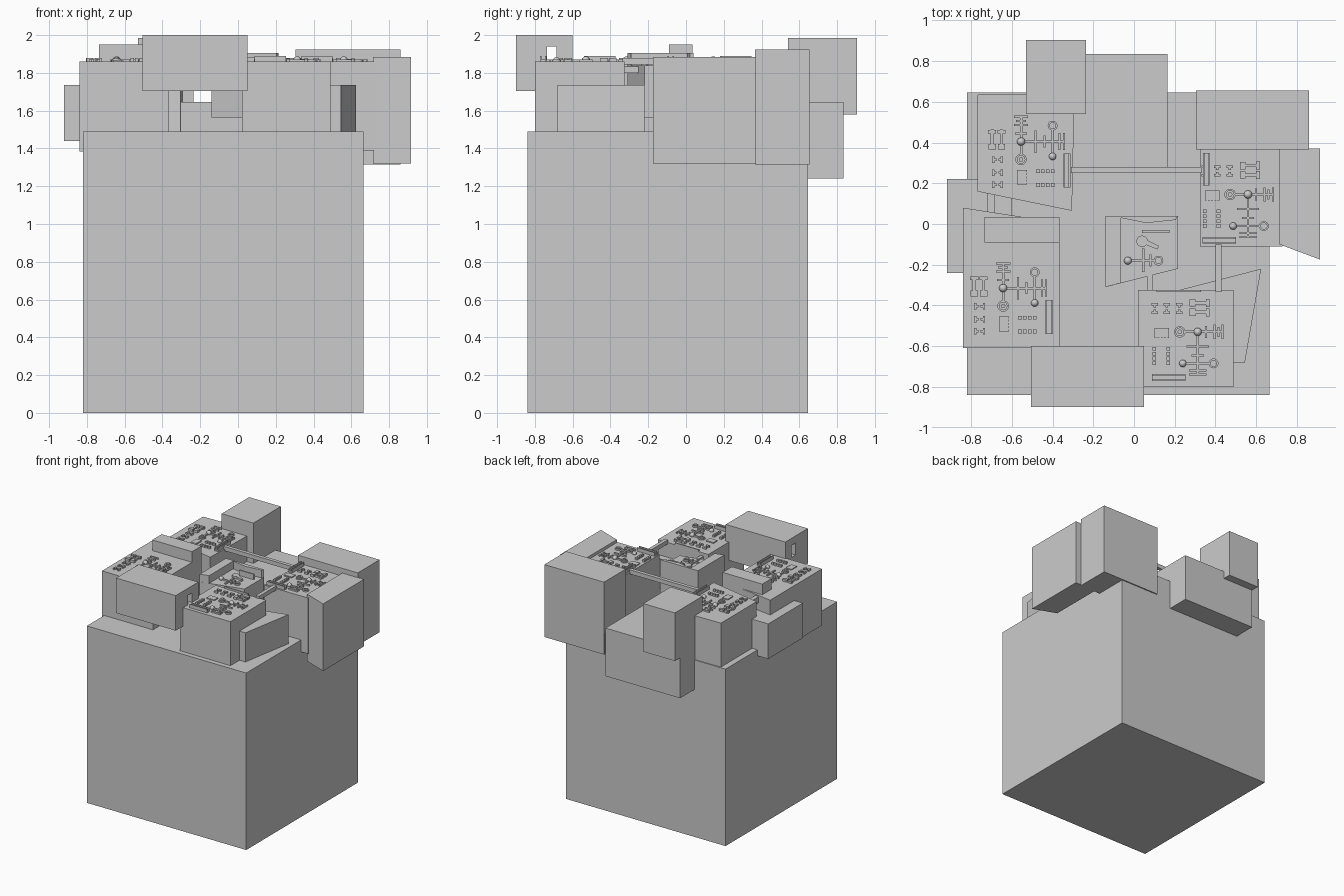
import bpy, bmesh
from math import radians, pi, cos, sin
from mathutils import Matrix, Vector


def finish(bm, name, matrix=None, smooth=False):
    bmesh.ops.recalc_face_normals(bm, faces=bm.faces)
    if matrix:
        bm.transform(matrix)
    me = bpy.data.meshes.new(name)
    bm.to_mesh(me)
    bm.free()
    ob = bpy.data.objects.new(name, me)
    bpy.context.collection.objects.link(ob)
    if smooth:
        bpy.ops.object.select_all(action='DESELECT')
        ob.select_set(True)
        bpy.context.view_layer.objects.active = ob
        bpy.ops.object.shade_smooth_by_angle(angle=radians(35))
    return ob


def add_prism(bm, pts, z0, z1):
    lo = [bm.verts.new((x, y, z0)) for x, y in pts]
    hi = [bm.verts.new((x, y, z1)) for x, y in pts]
    bm.faces.new(lo[::-1])
    bm.faces.new(hi)
    n = len(pts)
    for i in range(n):
        j = (i + 1) % n
        bm.faces.new((lo[i], lo[j], hi[j], hi[i]))


def add_box(bm, x0, x1, y0, y1, z0, z1):
    add_prism(bm, [(x0, y0), (x1, y0), (x1, y1), (x0, y1)], z0, z1)


def add_disc(bm, x, y, r, z0, z1, n=20):
    add_prism(bm, [(x + r * cos(2 * pi * i / n), y + r * sin(2 * pi * i / n)) for i in range(n)], z0, z1)


def add_ball(bm, x, y, r, z):
    bmesh.ops.create_uvsphere(bm, u_segments=16, v_segments=8, radius=r,
                              matrix=Matrix.Translation((x, y, z)))


def add_ring(bm, x, y, r_out, r_in, z0, z1, n=20):
    loops = []
    for r, z in ((r_out, z0), (r_out, z1), (r_in, z1), (r_in, z0)):
        loops.append([bm.verts.new((x + r * cos(2 * pi * i / n), y + r * sin(2 * pi * i / n), z))
                      for i in range(n)])
    for k in range(4):
        a, b = loops[k], loops[(k + 1) % 4]
        for i in range(n):
            j = (i + 1) % n
            bm.faces.new((a[i], a[j], b[j], b[i]))


def box(name, *dims):
    bm = bmesh.new()
    add_box(bm, *dims)
    return finish(bm, name)


def prism(name, pts, z0, z1):
    bm = bmesh.new()
    add_prism(bm, pts, z0, z1)
    return finish(bm, name)


# main body
box("main_block", -0.82, 0.665, -0.84, 0.645, 0, 1.49)

# side blocks hanging around the rim
box("left_block", -0.92, -0.6, -0.24, 0.22, 1.44, 1.735)
box("back_low_block", -0.53, 0.165, 0.28, 0.835, 1.24, 1.645)
box("back_tall_block", -0.53, -0.235, 0.54, 0.905, 1.58, 1.985)
box("back_right_block", 0.305, 0.86, 0.365, 0.655, 1.315, 1.925)
prism("right_block", [(0.715, -0.10), (0.915, -0.175), (0.915, 0.37), (0.715, 0.37)], 1.32, 1.885)
prism("slanted_block", [(0.22, -0.68), (0.545, -0.68), (0.625, -0.22), (0.22, -0.325)], 1.49, 1.735)
box("left_top_block", -0.735, -0.365, -0.09, 0.035, 1.7, 1.95)

# front block with a slot through it
front = box("front_block", -0.505, 0.05, -0.9, -0.6, 1.705, 2.0)
cutter = box("slot_cutter", -0.6, 0.15, -0.735, -0.685, 1.84, 1.94)
cutter.hide_render = True
cutter.hide_set(True)
mod = front.modifiers.new("slot", 'BOOLEAN')
mod.object = cutter
mod.operation = 'DIFFERENCE'

# raised islands
prism("back_left_island", [(-0.77, 0.16), (-0.305, 0.065), (-0.295, 0.54), (-0.53, 0.54),
                           (-0.53, 0.64), (-0.77, 0.635)], 1.48, 1.86)
prism("front_left_island", [(-0.84, -0.61), (-0.365, -0.61), (-0.365, 0.035), (-0.55, 0.035),
                            (-0.84, 0.08)], 1.385, 1.86)
box("front_right_island", 0.02, 0.49, -0.8, -0.325, 1.48, 1.86)
box("right_island", 0.325, 0.73, -0.11, 0.37, 1.39, 1.86)

# floating centre island with a raised rim on the left and back
prism("centre_island", [(-0.14, -0.31), (0.215, -0.22), (0.215, 0.04), (-0.14, 0.04)], 1.565, 1.84)
prism("centre_rim", [(-0.14, -0.31), (-0.065, -0.29), (-0.065, 0.03), (0.06, 0.005),
                     (0.205, 0.02), (0.215, 0.04), (-0.14, 0.04)], 1.83, 1.905)

# bridges between islands
box("back_bridge", -0.31, 0.335, 0.25, 0.28, 1.845, 1.88)
box("right_bridge", 0.4, 0.43, -0.335, -0.1, 1.845, 1.88)
box("left_bridge", -0.72, -0.685, 0.04, 0.16, 1.8, 1.85)
box("centre_bridge", 0.063, 0.09, -0.33, -0.24, 1.8, 1.835)


def add_grille(bm, x, y, length, h=0.03):
    # long socket standing along y
    add_box(bm, x - 0.017, x + 0.017, y - length / 2, y + length / 2, -0.005, h * 0.4)
    for s in (-1, 1):
        add_box(bm, x + s * 0.013 - 0.004, x + s * 0.013 + 0.004,
                y - length / 2, y + length / 2, 0, h)


def component_set(name, x, y, turn):
    # circuit-like parts, laid out around a ball node
    bm = bmesh.new()
    h = 0.012
    add_ball(bm, 0, 0, 0.02, 0.008)
    for r, top in ((0.028, 0.008), (0.021, 0.016), (0.011, 0.024)):
        add_disc(bm, 0, -0.088, r, -0.005, top)
    add_box(bm, -0.006, 0.006, -0.065, 0, -0.005, h)
    # branched rails
    add_box(bm, 0, 0.215, -0.006, 0.006, -0.005, h)
    for px, half in ((0.072, 0.055), (0.115, 0.03), (0.19, 0.042), (0.21, 0.042)):
        add_box(bm, px - 0.005, px + 0.005, -half, half, -0.005, h)
    add_box(bm, -0.006, 0.006, 0, 0.125, -0.005, h)
    for py, half in ((0.04, 0.03), (0.082, 0.035), (0.102, 0.025), (0.122, 0.035)):
        add_box(bm, -half, half, py - 0.005, py + 0.005, -0.005, h)
    # ring and ball ends
    add_box(bm, 0.15, 0.16, -0.073, 0.055, -0.005, h)
    add_ring(bm, 0.155, 0.078, 0.024, 0.015, -0.005, h)
    add_ball(bm, 0.155, -0.073, 0.018, 0.006)
    add_grille(bm, 0.225, -0.142, 0.165)
    # rows of cubes
    for py in (-0.145, -0.213):
        for i in range(4):
            px = 0.083 + i * 0.024
            add_box(bm, px - 0.009, px + 0.009, py - 0.009, py + 0.009, -0.005, 0.018)
    # chip
    add_box(bm, -0.02, 0.03, -0.212, -0.14, -0.005, 0.008)
    for i in range(4):
        py = -0.2 + i * 0.016
        add_box(bm, 0.03, 0.037, py - 0.003, py + 0.003, -0.005, 0.006)
    # small brackets
    for px, s in ((-0.136, 1), (-0.094, -1)):
        for py in (-0.09, -0.152, -0.212):
            add_box(bm, px - 0.006, px + 0.006, py - 0.016, py + 0.016, -0.005, 0.014)
            add_box(bm, min(px, px + s * 0.016), max(px, px + s * 0.016),
                    py - 0.006, py + 0.006, -0.005, 0.014)
    # double-ended plugs
    for px in (-0.142, -0.096):
        add_box(bm, px - 0.008, px + 0.008, -0.03, 0.06, -0.005, 0.014)
        add_box(bm, px - 0.018, px + 0.018, -0.04, -0.012, -0.005, 0.02)
        add_box(bm, px - 0.02, px + 0.02, 0.04, 0.058, -0.005, 0.02)
    m = Matrix.Translation((x, y, 1.86)) @ Matrix.Rotation(radians(turn), 4, 'Z')
    finish(bm, name, m, smooth=True)


component_set("back_left_components", -0.555, 0.405, 0)
component_set("front_left_components", -0.643, -0.315, 0)
component_set("front_right_components", 0.313, -0.53, -90)
component_set("right_components", 0.56, 0.145, -90)

# extra sockets where the bridges land
bm = bmesh.new()
add_grille(bm, 0.355, 0.268, 0.16)
finish(bm, "right_socket", Matrix.Translation((0, 0, 1.86)))
box("front_right_socket", 0.11, 0.33, -0.335, -0.325, 1.8, 1.875)

# centre island components
bm = bmesh.new()
add_ball(bm, -0.03, -0.18, 0.019, 1.85)
add_ring(bm, 0.12, -0.18, 0.024, 0.015, 1.835, 1.852)
add_box(bm, -0.03, 0.098, -0.185, -0.175, 1.835, 1.852)
add_box(bm, 0.039, 0.051, -0.235, -0.12, 1.835, 1.852)
add_box(bm, 0.075, 0.085, -0.21, -0.15, 1.835, 1.852)
add_disc(bm, 0.04, -0.085, 0.028, 1.835, 1.86)
add_prism(bm, [(0.045, -0.097), (0.115, -0.125), (0.122, -0.108), (0.05, -0.072)], 1.835, 1.86)
add_box(bm, 0.04, 0.175, -0.043, -0.03, 1.835, 1.885)
finish(bm, "centre_components", smooth=True)
